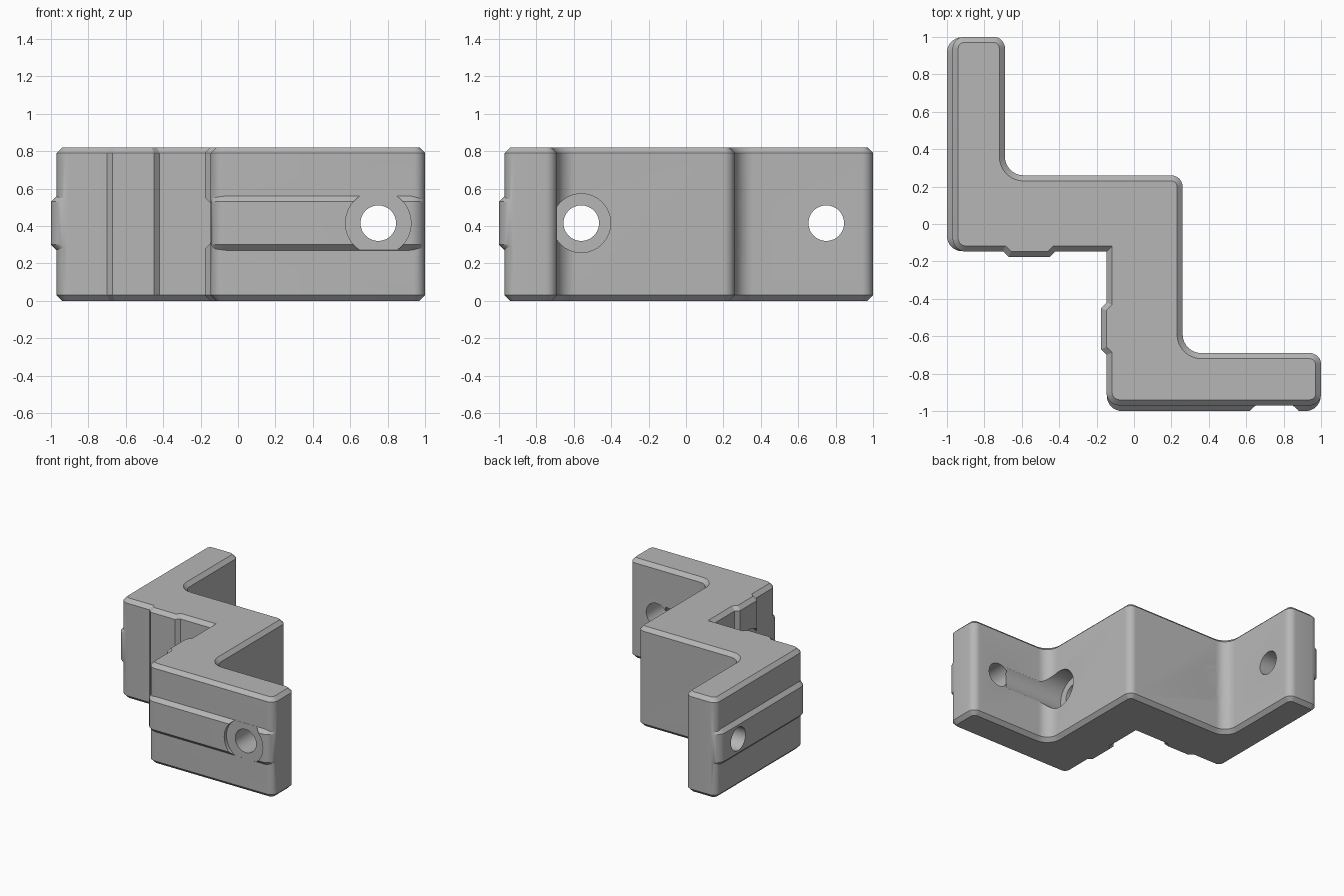
import bpy, bmesh, math
from mathutils import Vector, Matrix

if "Cube" in bpy.data.objects:
    bpy.data.objects.remove(bpy.data.objects["Cube"])

HEIGHT, CHAMFER, MID = 0.82, 0.03, 0.415
WALL, RIB, OUT = -0.147, -0.177, -0.97      # inner wall, its rib, outer face
HOLE_NEAR, HOLE_FAR = -0.56, 0.75
SWAP = Matrix(((0, 1, 0, 0), (1, 0, 0, 0), (0, 0, 1, 0), (0, 0, 0, 1)))

grey = bpy.data.materials.new("plain grey")
grey.use_nodes = True
colour = (0.47, 0.47, 0.47, 1)
grey.diffuse_color = colour
grey.node_tree.nodes["Principled BSDF"].inputs["Base Color"].default_value = colour


def round_corners(points, steps=8):
    """Replace each (x, y, radius) corner with an arc."""
    result = []
    for i, (x, y, r) in enumerate(points):
        p = Vector((x, y))
        if r == 0:
            result.append(p)
            continue
        a = (Vector(points[i - 1][:2]) - p).normalized()
        b = (Vector(points[(i + 1) % len(points)][:2]) - p).normalized()
        centre = p + (a + b) * r
        for k in range(steps + 1):
            t = k / steps * math.pi / 2
            result.append(centre - b * r * math.cos(t) - a * r * math.sin(t))
    return result


def inset(points, d):
    """Move a counter-clockwise outline inwards by d."""
    result = []
    for i, p in enumerate(points):
        e1 = (p - points[i - 1]).normalized()
        e2 = (points[(i + 1) % len(points)] - p).normalized()
        n1, n2 = Vector((-e1.y, e1.x)), Vector((-e2.y, e2.x))
        result.append(p + (n1 + n2) * d / (1 + n1.dot(n2)))
    return result


def make_object(name, bm):
    bmesh.ops.recalc_face_normals(bm, faces=bm.faces)
    mesh = bpy.data.meshes.new(name)
    bm.to_mesh(mesh)
    bm.free()
    mesh.materials.append(grey)
    obj = bpy.data.objects.new(name, mesh)
    bpy.context.collection.objects.link(obj)
    return obj


def stack(name, layers, mirrored=False):
    """Solid through equal outlines placed at rising heights."""
    bm = bmesh.new()
    rings = [[bm.verts.new((p.x, p.y, z)) for p in pts] for z, pts in layers]
    for low, high in zip(rings, rings[1:]):
        for i in range(len(low)):
            bm.faces.new((low[i - 1], low[i], high[i], high[i - 1]))
    bm.faces.new(rings[0])
    bm.faces.new(rings[-1])
    if mirrored:
        bm.transform(SWAP)
    return make_object(name, bm)


def rod(name, radius, start, end, across, mirrored):
    """Cylinder along x from start to end at y = across."""
    bm = bmesh.new()
    bmesh.ops.create_cone(bm, cap_ends=True, segments=64, radius1=radius,
                          radius2=radius, depth=end - start)
    bm.transform(Matrix.Translation(((start + end) / 2, across, MID))
                 @ Matrix.Rotation(math.pi / 2, 4, 'Y'))
    if mirrored:
        bm.transform(SWAP)
    obj = make_object(name, bm)
    obj.hide_render = True
    return obj


def combine(target, tool, operation):
    mod = target.modifiers.new(operation, 'BOOLEAN')
    mod.operation, mod.object, mod.solver = operation, tool, 'EXACT'
    bpy.context.view_layer.objects.active = target
    bpy.ops.object.modifier_apply(modifier=mod.name)
    bpy.data.objects.remove(tool)


# Zigzag body: half the outline, then the same half swapped across the diagonal
half = [(WALL, -0.42, 0), (RIB, -0.45, 0), (RIB, -0.67, 0), (WALL, -0.70, 0),
        (WALL, OUT, 0.07), (1, OUT, 0.06), (1, -0.69, 0.06), (0.26, -0.69, 0.1)]
corners = ([(WALL, WALL, 0)] + half + [(0.26, 0.26, 0.06)]
           + [(y, x, r) for x, y, r in reversed(half)])
outline = round_corners(corners)
small = inset(outline, CHAMFER)
body = stack("zigzag_bracket", [(0, small), (CHAMFER, outline),
                                (HEIGHT - CHAMFER, outline), (HEIGHT, small)])

for mirrored in (False, True):
    # Raised rib along the outer face, sloped at top and bottom
    front = round_corners([(WALL + 0.002, -1, 0.08), (0.998, -1, 0.08),
                           (0.998, -0.85, 0), (WALL + 0.002, -0.85, 0)])
    back = [p + Vector((0, CHAMFER)) for p in front]
    rib = stack("outer_rib", [(0.27, back), (0.30, front), (0.53, front), (0.56, back)],
                mirrored)
    combine(body, rib, 'UNION')

    # Clearings in the ribs around the holes
    combine(body, rod("inner_clearing", 0.175, -0.3, WALL - 0.0005, HOLE_NEAR, mirrored),
            'DIFFERENCE')
    combine(body, rod("outer_clearing", 0.175, -1.2, OUT - 0.0005, HOLE_FAR, not mirrored),
            'DIFFERENCE')

    # Screw head recess that runs on as a groove, then the two through holes
    combine(body, rod("head_groove", 0.157, 0.12, 0.67, HOLE_NEAR, mirrored), 'DIFFERENCE')
    combine(body, rod("inner_hole", 0.095, -0.3, 0.3, HOLE_NEAR, mirrored), 'DIFFERENCE')
    combine(body, rod("outer_hole", 0.095, -1.2, -0.6, HOLE_FAR, not mirrored), 'DIFFERENCE')

# Smooth rounds, sharp edges
bpy.ops.object.select_all(action='DESELECT')
body.select_set(True)
bpy.context.view_layer.objects.active = body
bpy.ops.object.shade_smooth_by_angle(angle=math.radians(25))
